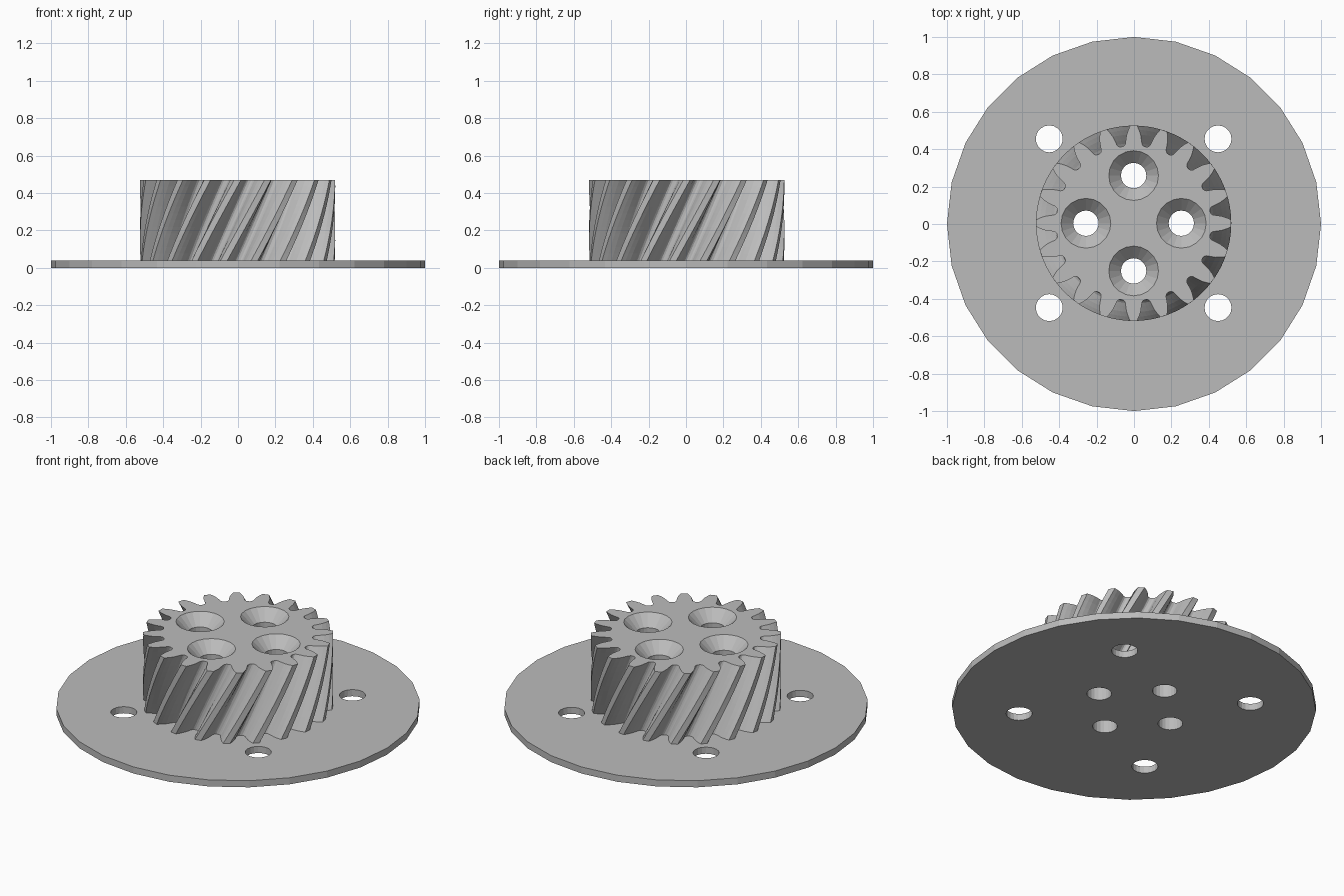
import bpy, bmesh
from math import sin, cos, radians, tau

cube = bpy.data.objects.get("Cube")
if cube:
    bpy.data.objects.remove(cube, do_unlink=True)

PLATE_TOP, GEAR_TOP = 0.04, 0.47
TEETH, TWIST, LAYERS = 20, radians(26), 12
CX, CY = -0.002, 0.004          # shared centre of the gear and the holes
SCREW_R, SINK_R = 0.068, 0.133

grey = bpy.data.materials.new("plain_grey")
grey.use_nodes = True
grey.diffuse_color = (0.5, 0.5, 0.5, 1)
grey.node_tree.nodes["Principled BSDF"].inputs["Base Color"].default_value = (0.5, 0.5, 0.5, 1)


def solid_from_rings(name, rings):
    """Skin a stack of equal-length point loops and cap both ends."""
    bm = bmesh.new()
    loops = [[bm.verts.new(p) for p in ring] for ring in rings]
    n = len(loops[0])
    for low, high in zip(loops, loops[1:]):
        for i in range(n):
            j = (i + 1) % n
            bm.faces.new((low[i], low[j], high[j], high[i]))
    bm.faces.new(loops[0][::-1])
    bm.faces.new(loops[-1])
    bmesh.ops.recalc_face_normals(bm, faces=bm.faces)
    mesh = bpy.data.meshes.new(name)
    bm.to_mesh(mesh)
    bm.free()
    mesh.materials.append(grey)
    obj = bpy.data.objects.new(name, mesh)
    bpy.context.collection.objects.link(obj)
    return obj


def turned(name, profile, sides, x=0, y=0):
    """Round part from (radius, height) pairs."""
    return solid_from_rings(name, [
        [(x + r * cos(tau * i / sides), y + r * sin(tau * i / sides), z) for i in range(sides)]
        for r, z in profile])


def cut(obj, cutters):
    """Subtract the cutters, bake the result and remove them."""
    for c in cutters:
        c.hide_render = True
        mod = obj.modifiers.new("hole", 'BOOLEAN')
        mod.operation, mod.solver, mod.object = 'DIFFERENCE', 'EXACT', c
    graph = bpy.context.evaluated_depsgraph_get()
    baked = bpy.data.meshes.new_from_object(obj.evaluated_get(graph))
    obj.modifiers.clear()
    obj.data = baked
    for c in cutters:
        bpy.data.objects.remove(c, do_unlink=True)


def around(radius, start):
    """Four positions at quarter turns."""
    return [(CX + radius * cos(radians(start + 90 * k)),
             CY + radius * sin(radians(start + 90 * k))) for k in range(4)]


def screw_cutters():
    """Straight holes with a 45 degree countersink at the gear top."""
    slope = SINK_R - SCREW_R
    profile = [(SCREW_R, -0.1), (SCREW_R, GEAR_TOP - slope),
               (SINK_R, GEAR_TOP), (SINK_R, GEAR_TOP + 0.1)]
    return [turned("screw_cutter", profile, 20, x, y) for x, y in around(0.255, 0)]


# Helical gear: half tooth as (radius, degrees from tooth centre), mirrored
half_tooth = [(0.522, 2.0), (0.5, 3.3), (0.475, 4.5), (0.446, 5.4),
              (0.428, 5.9), (0.418, 6.8), (0.414, 8.0)]
tooth = [(r, -a) for r, a in reversed(half_tooth)] + half_tooth
outline = [(r, radians(a) + tau * t / TEETH) for t in range(TEETH) for r, a in tooth]
rings = []
for k in range(LAYERS + 1):
    f = k / LAYERS
    turn = TWIST * (f - 1)
    z = PLATE_TOP + (GEAR_TOP - PLATE_TOP) * f
    rings.append([(CX + r * cos(a + turn), CY + r * sin(a + turn), z) for r, a in outline])
gear = solid_from_rings("helical_gear", rings)
cut(gear, screw_cutters())

# Base plate with mounting holes outside the gear and screw holes under it
plate = turned("base_plate", [(1, 0), (1, PLATE_TOP)], 28)
mounts = [turned("mount_cutter", [(0.072, -0.1), (0.072, 0.2)], 20, x, y)
          for x, y in around(0.638, 45)]
cut(plate, mounts + screw_cutters())
